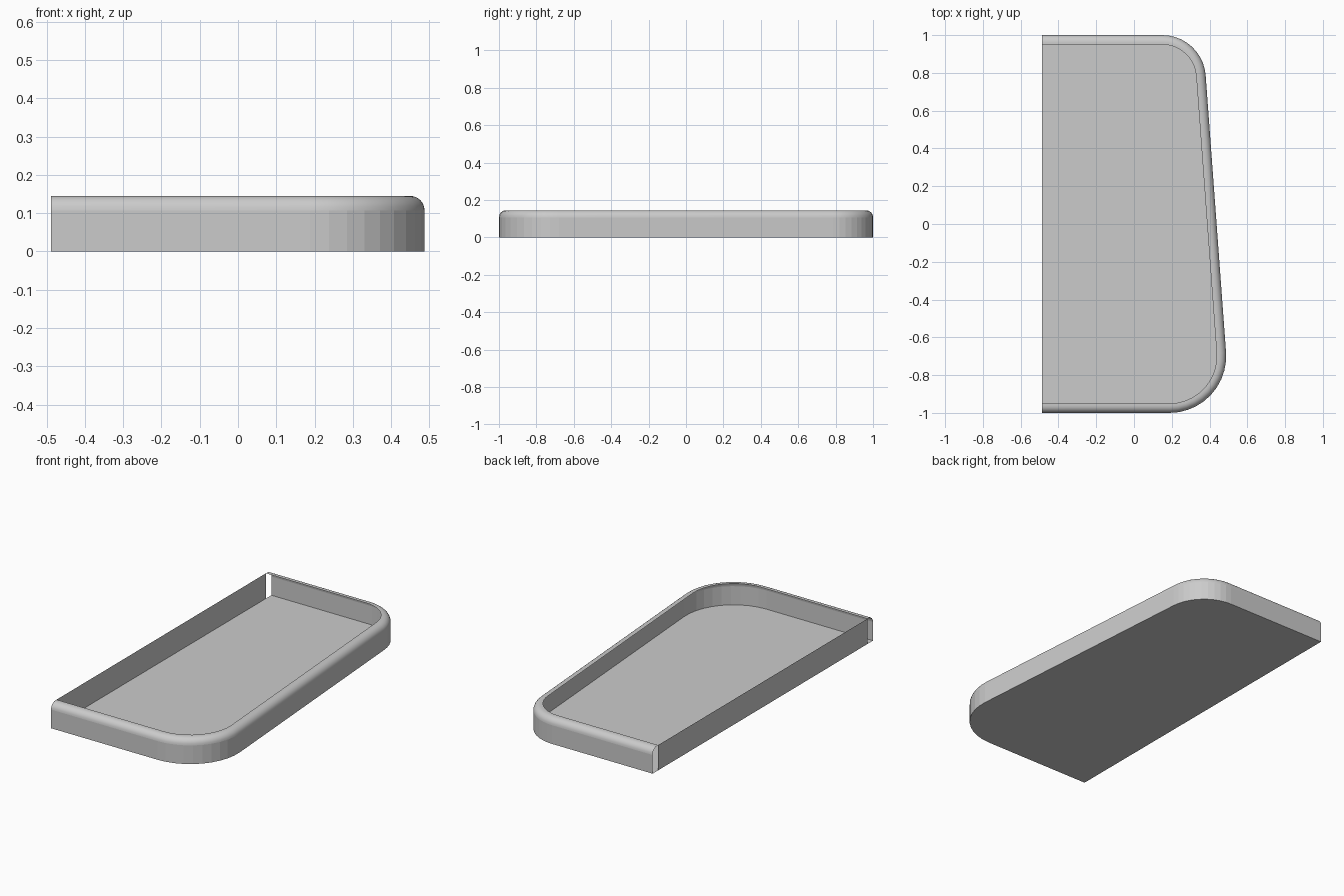
import bpy
import bmesh
from math import sin, cos, pi, radians

if "Cube" in bpy.data.objects:
    bpy.data.objects.remove(bpy.data.objects["Cube"])

LEFT = -0.488
HEIGHT = 0.145
LEAN = radians(4.15)      # slope of the long right side
ROUND = 0.038             # rounding radius of the rim
LIP = 0.05                # how far the rim reaches inward
SEGS = 10


def arc(cx, cy, r, a0, a1):
    return [(cx + r * cos(a0 + (a1 - a0) * i / SEGS),
             cy + r * sin(a0 + (a1 - a0) * i / SEGS)) for i in range(SEGS + 1)]


def outline(d):
    """Open plan outline, inset by d, from back left round to front left."""
    return ([(LEFT, 1 - d)]
            + arc(0.15, 0.77, 0.23 - d, pi / 2, LEAN)
            + arc(0.188, -0.70, 0.30 - d, LEAN, -pi / 2)
            + [(LEFT, -1 + d)])


def finish(name, bm):
    mesh = bpy.data.meshes.new(name)
    bm.to_mesh(mesh)
    bm.free()
    obj = bpy.data.objects.new(name, mesh)
    bpy.context.collection.objects.link(obj)
    return obj


# Floor: single thin sheet
bm = bmesh.new()
bm.faces.new([bm.verts.new((x, y, 0)) for x, y in outline(0)])
finish("tray_floor", bm)

# Rim: thin outer wall rolling over into a narrow flat lip (inset, height)
profile = [(0, 0)]
for i in range(7):
    a = pi / 2 * i / 6
    profile.append((ROUND * (1 - cos(a)), HEIGHT - ROUND + ROUND * sin(a)))
profile.append((LIP, HEIGHT))

bm = bmesh.new()
rows = [[bm.verts.new((x, y, z)) for x, y in outline(d)] for d, z in profile]
for k, (low, high) in enumerate(zip(rows, rows[1:])):
    for i in range(len(low) - 1):
        f = bm.faces.new((low[i], high[i], high[i + 1], low[i + 1]))
        f.smooth = k > 0          # faceted wall, smooth rounding
finish("outer_rim", bm)

# Straight left wall, stopping short of the rim ends
bm = bmesh.new()
e = 1 - LIP
bm.faces.new([bm.verts.new((LEFT, y, z)) for y, z in
              ((e, 0), (-e, 0), (-e, HEIGHT), (e, HEIGHT))])
finish("left_wall", bm)
